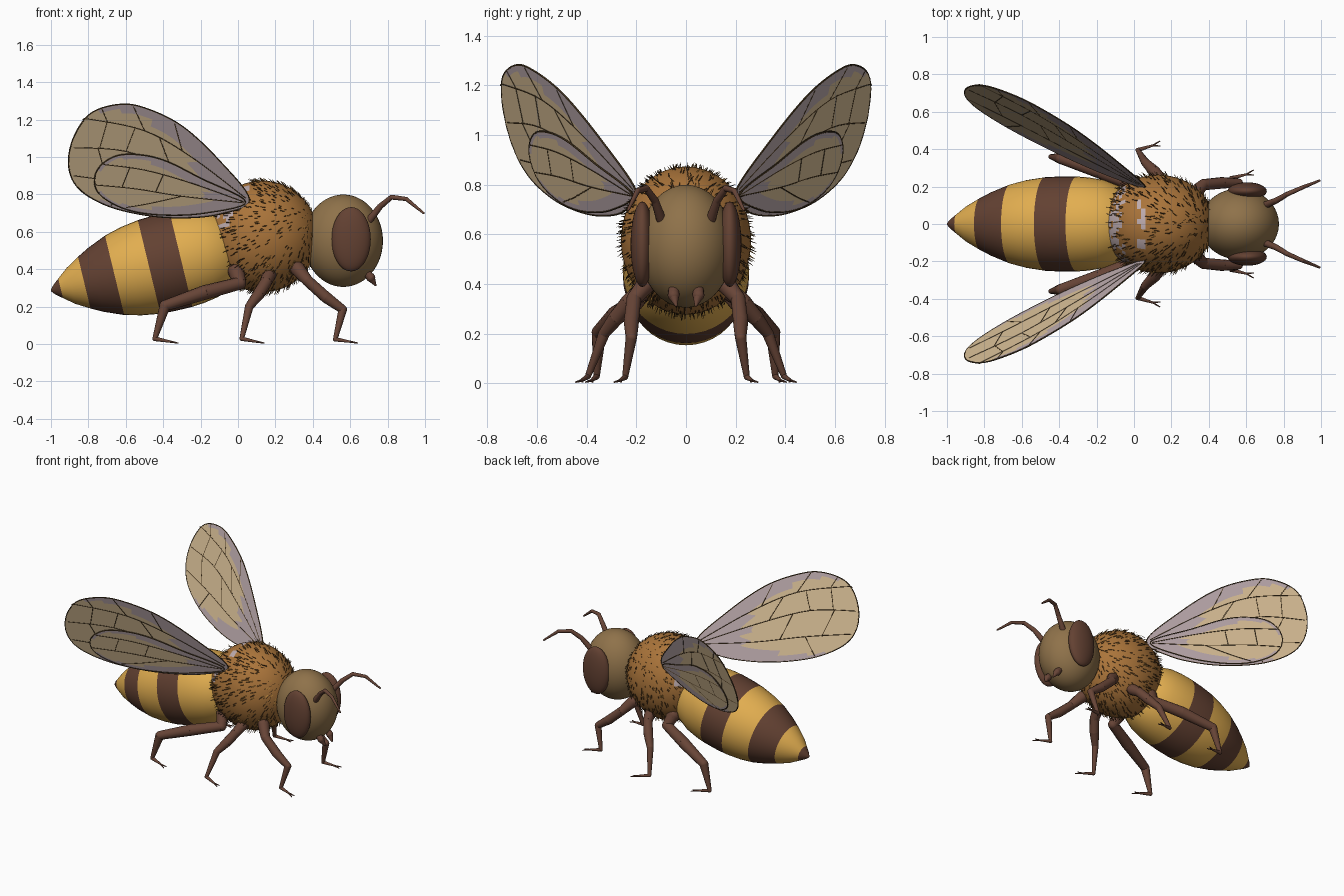
import bpy, bmesh, math, random
from mathutils import Vector, Matrix

if "Cube" in bpy.data.objects:
    bpy.data.objects.remove(bpy.data.objects["Cube"])

random.seed(4)


def srgb(r, g, b):
    lin = [(c / 255 / 12.92) if c < 10 else ((c / 255 + 0.055) / 1.055) ** 2.4 for c in (r, g, b)]
    return (*lin, 1.0)


def mat(name, *rgb):
    m = bpy.data.materials.new(name)
    m.diffuse_color = srgb(*rgb)
    m.use_nodes = True
    m.node_tree.nodes["Principled BSDF"].inputs["Base Color"].default_value = m.diffuse_color
    return m


YELLOW = mat("honey_yellow", 226, 174, 80)
BROWN = mat("stripe_brown", 99, 65, 50)
LEG = mat("leg_brown", 104, 69, 55)
FUR = mat("fur_orange", 170, 116, 58)
HEAD = mat("head_tan", 143, 114, 74)
HAIR = mat("hair_dark", 72, 50, 26)
GOLD = mat("hair_gold", 190, 140, 62)
TAN = mat("wing_tan", 220, 194, 153)
LILAC = mat("wing_lilac", 190, 172, 175)
VEIN = mat("vein_dark", 78, 60, 36)


def finish(name, bm, mats, smooth=True):
    """Turn a bmesh into a named object."""
    me = bpy.data.meshes.new(name)
    bm.to_mesh(me)
    bm.free()
    ob = bpy.data.objects.new(name, me)
    bpy.context.collection.objects.link(ob)
    for m in mats:
        me.materials.append(m)
    if smooth:
        bpy.ops.object.select_all(action='DESELECT')
        ob.select_set(True)
        bpy.context.view_layer.objects.active = ob
        bpy.ops.object.shade_smooth_by_angle(angle=math.radians(40))
    return ob


def ball(bm, centre, radii, u=32, v=20, along_x=False):
    m = Matrix.Translation(centre) @ Matrix.Diagonal((*radii, 1))
    if along_x:
        m = m @ Matrix.Rotation(math.pi / 2, 4, 'Y')
    bmesh.ops.create_uvsphere(bm, u_segments=u, v_segments=v, radius=1, matrix=m)


def limb(bm, pts, radii, segs=12, joints=True):
    """Tapered segments from point to point, with round joints."""
    pts = [Vector(p) for p in pts]
    for a, b, r1, r2 in zip(pts, pts[1:], radii, radii[1:]):
        d = b - a
        rot = Vector((0, 0, 1)).rotation_difference(d).to_matrix().to_4x4()
        bmesh.ops.create_cone(bm, cap_ends=True, segments=segs, radius1=r1, radius2=r2,
                              depth=d.length, matrix=Matrix.Translation((a + b) / 2) @ rot)
    if joints:
        for p, r in zip(pts, radii):
            ball(bm, p, (r, r, r), 12, 8)


# Thorax, with pale tufts on the back between the wings
T_POS, T_RAD = Vector((0.130, 0, 0.575)), Vector((0.298, 0.262, 0.298))
bm = bmesh.new()
ball(bm, T_POS, T_RAD, 56, 40, along_x=True)
for f in bm.faces:
    c = f.calc_center_median()
    front = -0.06 + 0.35 * max(0, abs(c.y) - 0.1)
    rear = front - 0.09 < c.x < front and abs(c.y) < 0.2 and c.z > 0.62
    mid = 0.015 < c.x < 0.06 and abs(c.y) < 0.13 and c.z > 0.8
    if (rear or mid) and random.random() < 0.6:
        f.material_index = 1
finish("thorax", bm, [FUR, LILAC])

# Short fine hairs swept backwards over the thorax
for name, count, material in (("dark_hairs", 850, HAIR), ("gold_hairs", 200, GOLD)):
    bm = bmesh.new()
    for _ in range(count):
        n = Vector([random.gauss(0, 1) for _ in range(3)]).normalized()
        if abs(n.x) > 0.92 or (n.z > 0.8 and n.x < -0.2):
            continue
        p = T_POS + n * T_RAD
        d = (n * 0.65 + Vector((-0.55, random.uniform(-0.2, 0.2), -0.25))).normalized()
        limb(bm, [p - d * 0.006, p + d * random.uniform(0.016, 0.034)], (0.0032, 0.0008), 3, False)
    finish(name, bm, [material], False)

# Striped abdomen: lathe along a tilted axis, starting at the tip
profile = [(0.0, 0.004), (0.02, 0.026), (0.053, 0.052), (0.11, 0.096), (0.183, 0.138), (0.25, 0.172),
           (0.35, 0.212), (0.44, 0.235), (0.54, 0.250), (0.62, 0.254), (0.715, 0.254),
           (0.78, 0.249), (0.86, 0.236), (0.94, 0.205), (1.02, 0.14), (1.06, 0.03)]
stripes = [0.053, 0.183, 0.35, 0.54, 0.715]
tilt = math.radians(13.6)
axis, up = Vector((math.cos(tilt), 0, math.sin(tilt))), Vector((-math.sin(tilt), 0, math.cos(tilt)))
bm = bmesh.new()
N = 40
rings = []
for s, r in profile:
    rings.append([bm.verts.new(Vector((-1, 0, 0.285)) + axis * s + up * r * 1.03 * math.cos(a)
                               + Vector((0, r * math.sin(a), 0)))
                  for a in (2 * math.pi * i / N for i in range(N))])
for k, (a, b) in enumerate(zip(rings, rings[1:])):
    s = (profile[k][0] + profile[k + 1][0]) / 2
    band = sum(s > t for t in stripes)
    for i in range(N):
        j = (i + 1) % N
        bm.faces.new((a[i], a[j], b[j], b[i])).material_index = 1 if band % 2 == 0 and band < 5 else 0
bm.faces.new(rings[0]).material_index = 1
bm.faces.new(rings[-1])
bmesh.ops.recalc_face_normals(bm, faces=bm.faces)
finish("abdomen", bm, [YELLOW, BROWN])

# Head
bm = bmesh.new()
ball(bm, (0.563, 0, 0.552), (0.212, 0.19, 0.247), 40, 28)
finish("head", bm, [HEAD])


def spline(pts, closed, steps=5):
    """Smooth a 2D point list with a Catmull-Rom curve."""
    n, out = len(pts), []
    pick = (lambda i: Vector(pts[i % n])) if closed else (lambda i: Vector(pts[max(0, min(n - 1, i))]))
    for i in range(n if closed else n - 1):
        p0, p1, p2, p3 = (pick(i + k) for k in (-1, 0, 1, 2))
        for s in range(steps):
            t = s / steps
            out.append(0.5 * (2 * p1 + (p2 - p0) * t + (2 * p0 - 5 * p1 + 4 * p2 - p3) * t * t
                              + (3 * p1 - p0 - 3 * p2 + p3) * t ** 3))
    return out if closed else out + [Vector(pts[-1])]


# Wing outlines and veins, given in side elevation (x, z)
fore = [(0.06, 0.77), (-0.1, 0.98), (-0.3, 1.165), (-0.5, 1.262), (-0.64, 1.28), (-0.79, 1.23),
        (-0.88, 1.1), (-0.905, 0.95), (-0.85, 0.83), (-0.7, 0.74), (-0.5, 0.69), (-0.3, 0.675), (-0.1, 0.695)]
hind = [(0.04, 0.76), (-0.2, 0.885), (-0.38, 0.975), (-0.52, 1.01), (-0.65, 1.005), (-0.745, 0.94),
        (-0.765, 0.85), (-0.71, 0.775), (-0.58, 0.715), (-0.4, 0.69), (-0.18, 0.70)]
fore_veins = [[(0.04, 0.78), (-0.25, 1.0), (-0.5, 1.14), (-0.78, 1.2), (-0.83, 1.2)],
              [(0.03, 0.77), (-0.3, 0.92), (-0.6, 1.03), (-0.88, 1.05)],
              [(0.02, 0.76), (-0.3, 0.8), (-0.6, 0.86), (-0.88, 0.9)],
              [(-0.3, 1.035), (-0.34, 1.18)], [(-0.5, 1.14), (-0.56, 1.27)], [(-0.7, 1.19), (-0.73, 1.26)],
              [(-0.36, 0.945), (-0.42, 1.1)], [(-0.6, 1.03), (-0.55, 1.16)], [(-0.74, 1.05), (-0.7, 1.19)],
              [(-0.45, 0.83), (-0.5, 1.0)], [(-0.7, 0.87), (-0.75, 1.05)], [(-0.6, 0.86), (-0.68, 0.74)]]
hind_veins = [[(0.03, 0.76), (-0.25, 0.86), (-0.5, 0.93), (-0.72, 0.96)],
              [(0.03, 0.755), (-0.3, 0.79), (-0.55, 0.83), (-0.76, 0.85)],
              [(-0.3, 0.79), (-0.48, 0.75), (-0.6, 0.73)],
              [(-0.4, 0.905), (-0.44, 0.815)], [(-0.58, 0.94), (-0.62, 0.84)]]
SCALES = (1, 0.93, 0.85, 0.72, 0.58, 0.44, 0.3, 0.15)


def wing(name, outline, veins, centre, side, off, lilac_x):
    def place(p):
        return Vector((p[0], side * (0.2 - 0.45 * (p[0] - 0.05) + 0.34 * (p[1] - 0.76) + off), p[1]))
    edge, c = spline(outline, True, 7), Vector(centre)
    bm = bmesh.new()
    loops = [[bm.verts.new(place(c + (p - c) * k)) for p in edge] for k in SCALES]
    hub = bm.verts.new(place(c))
    n = len(edge)
    for k, a in enumerate(loops):
        for i in range(n):
            j = (i + 1) % n
            quad = (a[i], a[j], hub) if a is loops[-1] else (a[i], a[j], loops[k + 1][j], loops[k + 1][i])
            f = bm.faces.new(quad)
            m = f.calc_center_median()
            # lilac towards the root and along the long margins, narrowing to the tip
            margin = (-0.74, -0.62, -0.46)[k] if k < 3 else lilac_x
            f.material_index = int(m.x > min(margin, lilac_x))
    bmesh.ops.recalc_face_normals(bm, faces=bm.faces)
    ob = finish(name, bm, [TAN, LILAC], False)
    mod = ob.modifiers.new("thickness", 'SOLIDIFY')
    mod.thickness, mod.offset = 0.004, 0
    bm = bmesh.new()
    limb(bm, [place(p) for p in edge + edge[:1]], [0.004] * (n + 1), 5, False)
    for v in veins:
        pts = [place(p) for p in spline(v, False)]
        limb(bm, pts, [0.0038] * len(pts), 5, False)
    finish(name + "_veins", bm, [VEIN], False)


# Leg paths (x, y, z) and radii, from body to foot
legs = {
    "front_leg": ([(0.32, 0.16, 0.40), (0.37, 0.21, 0.34), (0.47, 0.22, 0.25), (0.56, 0.22, 0.185),
                   (0.52, 0.245, 0.025), (0.60, 0.265, 0.012)], (0.04, 0.030, 0.031, 0.023, 0.012, 0.006)),
    "middle_leg": ([(0.17, 0.16, 0.38), (0.15, 0.23, 0.33), (0.11, 0.28, 0.265), (0.06, 0.33, 0.20),
                    (0.02, 0.395, 0.028), (0.10, 0.42, 0.012)], (0.04, 0.032, 0.032, 0.023, 0.012, 0.006)),
    "hind_leg": ([(-0.01, 0.16, 0.39), (0.01, 0.205, 0.325), (-0.18, 0.28, 0.275), (-0.39, 0.35, 0.205),
                  (-0.445, 0.36, 0.028), (-0.36, 0.38, 0.012)], (0.045, 0.034, 0.039, 0.030, 0.013, 0.006))}

# Paired parts
for side, tag in ((-1, "right"), (1, "left")):
    def flip(pts):
        return [(x, side * y, z) for x, y, z in pts]

    bm = bmesh.new()
    ball(bm, (0.605, side * 0.176, 0.56), (0.105, 0.047, 0.172))
    finish(tag + "_eye", bm, [BROWN])

    bm = bmesh.new()
    limb(bm, flip([(0.70, 0.10, 0.66), (0.76, 0.125, 0.735), (0.82, 0.16, 0.785),
                   (0.90, 0.195, 0.775), (0.992, 0.232, 0.70)]), (0.020, 0.016, 0.013, 0.011, 0.006))
    finish(tag + "_antenna", bm, [LEG])

    bm = bmesh.new()
    limb(bm, flip([(0.685, 0.05, 0.385), (0.71, 0.05, 0.355), (0.735, 0.04, 0.315)]), (0.02, 0.024, 0.006))
    finish(tag + "_mandible", bm, [LEG])

    for name, (pts, radii) in legs.items():
        bm = bmesh.new()
        limb(bm, flip(pts), radii)
        x, y, z = pts[-1]
        for dx, dy in ((0.04, -0.004), (0.04, 0.024)):  # forked claw
            limb(bm, flip([(x, y, z), (x + dx, y + dy, 0.005)]), (0.006, 0.003), 6, False)
        finish(tag + "_" + name, bm, [LEG])

    wing(tag + "_forewing", fore, fore_veins, (-0.52, 0.96), side, 0.0, -0.24)
    wing(tag + "_hindwing", hind, hind_veins, (-0.48, 0.85), side, 0.012, -0.17)
